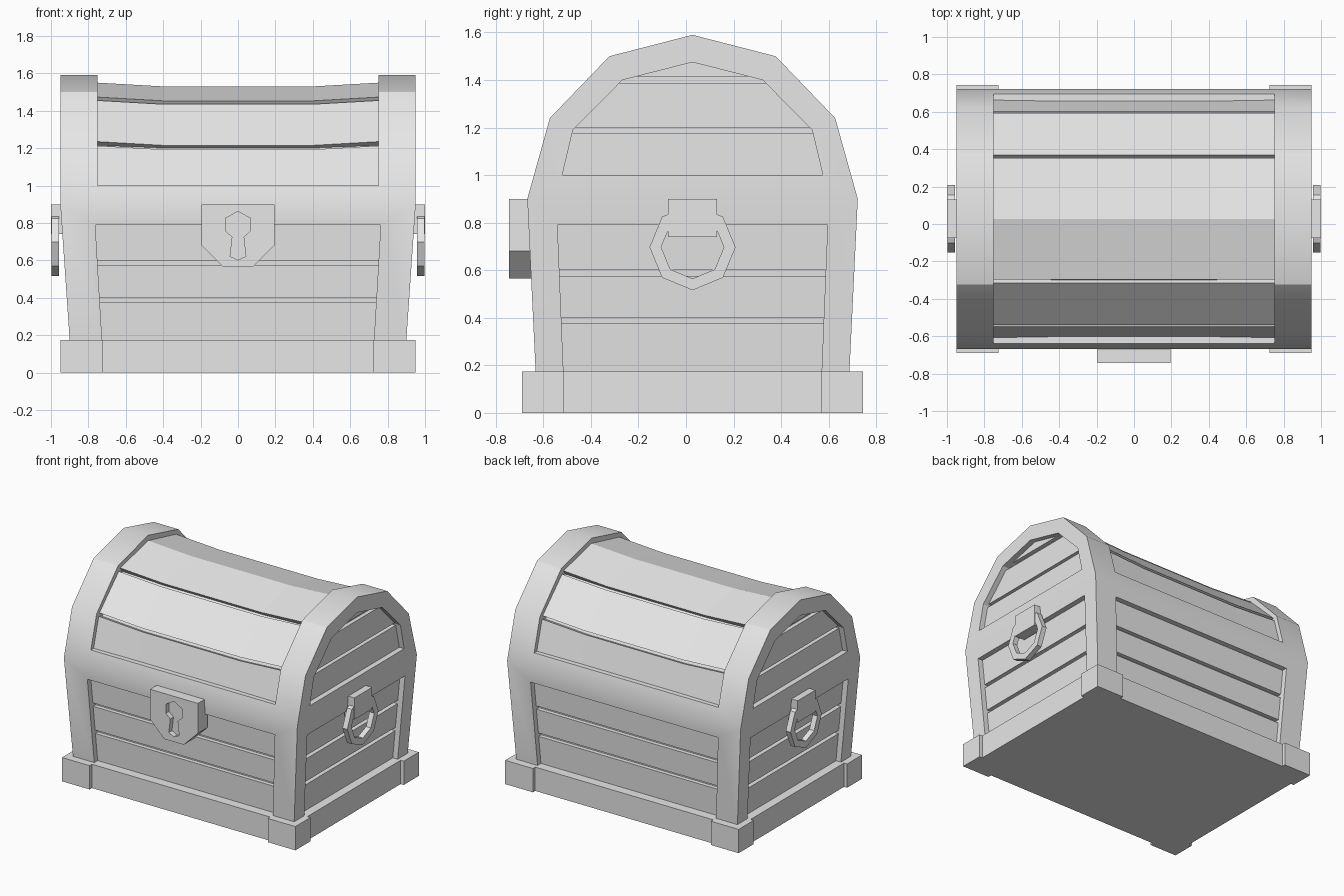
import bpy
import bmesh
import math

YC = 0.0275          # chest centre, shifted back to balance the lock plate
SY, SX = 0.048, 0.069  # lean of the front/back and end walls
SEAM = 0.9           # height where body meets lid

if "Cube" in bpy.data.objects:
    bpy.data.objects.remove(bpy.data.objects["Cube"])

grey = bpy.data.materials.new("plain_grey")
grey.use_nodes = True
grey.diffuse_color = (0.8, 0.8, 0.8, 1)
grey.node_tree.nodes["Principled BSDF"].inputs["Base Color"].default_value = (0.8, 0.8, 0.8, 1)


def finish(name, bm):
    """Turn a bmesh into an object, centred on the chest."""
    bmesh.ops.translate(bm, vec=(0, YC, 0), verts=bm.verts)
    bmesh.ops.recalc_face_normals(bm, faces=bm.faces)
    mesh = bpy.data.meshes.new(name)
    bm.to_mesh(mesh)
    bm.free()
    mesh.materials.append(grey)
    ob = bpy.data.objects.new(name, mesh)
    bpy.context.collection.objects.link(ob)
    return ob


def prism(pts, axis, d0, d1, side=1, slope=0.0):
    """Extrude a (u, z) outline along x or y; slope leans it with the wall."""
    bm = bmesh.new()
    rings = []
    for d in (d0, d1):
        ring = []
        for u, z in pts:
            depth = side * (d + slope * (z - SEAM))
            ring.append(bm.verts.new((depth, u, z) if axis == "x" else (u, depth, z)))
        rings.append(ring)
    for ring in rings:
        bm.faces.new(ring)
    n = len(pts)
    for i in range(n):
        j = (i + 1) % n
        bm.faces.new((rings[0][i], rings[0][j], rings[1][j], rings[1][i]))
    return bm


def slab(name, *args, **kw):
    return finish(name, prism(*args, **kw))


def mirrored(half):
    """Close a half outline (right side, bottom to top) around u = 0."""
    return half + [(-u, z) for u, z in reversed(half) if u > 0]


def rect(w, z0, z1):
    return [(-w, z0), (w, z0), (w, z1), (-w, z1)]


def carve(ob, cutter):
    mod = ob.modifiers.new("carve", "BOOLEAN")
    mod.operation = "DIFFERENCE"
    mod.solver = "EXACT"
    mod.object = cutter
    with bpy.context.temp_override(object=ob, active_object=ob, selected_objects=[ob]):
        bpy.ops.object.modifier_apply(modifier=mod.name)
    bpy.data.objects.remove(cutter)


def smooth(ob):
    bpy.ops.object.select_all(action="DESELECT")
    ob.select_set(True)
    bpy.context.view_layer.objects.active = ob
    bpy.ops.object.shade_smooth_by_angle(angle=math.radians(30))


# Frame: arched solid whose lower part tapers inwards
arch = mirrored([(0.66, 0.175), (0.695, SEAM), (0.60, 1.24), (0.35, 1.5), (0, 1.59)])
bm = prism(arch, "x", -0.95, 0.95)
for s in (-1, 1):
    pair = [v for v in bm.verts if v.co.x * s > 0 and abs(v.co.z - SEAM) < 0.001]
    bmesh.ops.connect_verts(bm, verts=pair)
for v in bm.verts:
    if v.co.z < 0.2:
        v.co.x *= 0.9 / 0.95
frame = finish("chest_frame", bm)

# Lid recess between the two end bands
lid = [(0.635, 1.0), (0.575, 1.213), (0.567, 1.235), (0.342, 1.455), (0.325, 1.473), (0, 1.55)]


def shrink(pts, k):
    return [(u * k, 1 + (z - 1) * k) for u, z in pts]


floor = mirrored(shrink([lid[0], lid[1], lid[4], lid[5]], 0.93))
carve(frame, slab("lid_cutter", [(-0.9, 1.0), (-0.9, 1.8), (0.9, 1.8), (0.9, 1.0)] + floor,
                  "x", -0.75, 0.75))


# Lid planks, dipping towards the middle of the chest
def lid_plank(name, outer):
    bm = prism(outer + shrink(outer, 0.9)[::-1], "x", -0.75, 0.75)
    for x in (-0.4, 0.4):
        bmesh.ops.bisect_plane(bm, geom=bm.verts[:] + bm.edges[:] + bm.faces[:],
                               plane_co=(x, 0, 0), plane_no=(1, 0, 0))
    for v in bm.verts:
        if abs(v.co.x) < 0.5:
            v.co.z -= 0.02
    finish(name, bm)


for s, label in ((-1, "front"), (1, "back")):
    lid_plank(label + "_lid_plank_low", [(s * u, z) for u, z in lid[0:2]])
    lid_plank(label + "_lid_plank_high", [(s * u, z) for u, z in lid[2:4]])
lid_plank("top_lid_plank", [lid[4], lid[5], (-lid[4][0], lid[4][1])])


# Recessed planked panels
def panel(name, rows, bottom, top, axis, side, wall, slope):
    """Carve a panel into the frame and fill it with horizontal planks.
    bottom and top are (half width, height) of the carved outline."""
    def half(z):
        t = (z - bottom[1]) / (top[1] - bottom[1])
        return bottom[0] + t * (top[0] - bottom[0])
    outline = mirrored([(half(bottom[1] - 0.05), bottom[1] - 0.05), top])
    carve(frame, slab("panel_cutter", outline, axis, wall - 0.07, wall + 0.1, side, slope))
    for i, (z0, z1) in enumerate(rows):
        slab(f"{name}_plank_{i + 1}", mirrored([(half(z0), z0), (half(z1), z1)]),
             axis, wall - 0.08, wall - 0.04, side, slope)


rows = [(0.17, 0.375), (0.4, 0.575), (0.6, 0.79)]
for s, fb, lr in ((-1, "front", "right"), (1, "back", "left")):
    panel(fb, rows, (0.727, 0.175), (0.763, 0.79), "y", s, 0.695, SY)
    panel(lr, rows, (0.543, 0.175), (0.568, 0.79), "x", s, 0.95, SX)

    # Arched end panel of the lid
    gable = [(0.548, 1.0), (0.503, 1.19), (0.295, 1.4), (0, 1.475)]
    carve(frame, slab("gable_cutter", mirrored(gable), "x", 0.88, 1.1, s))
    gable_rows = [[gable[0], (0.506, 1.178)], [(0.493, 1.2), (0.31, 1.385)],
                  [(0.236, 1.415), gable[3]]]
    for i, row in enumerate(gable_rows):
        slab(f"{lr}_gable_plank_{i + 1}", mirrored(row), "x", 0.87, 0.91, s)
smooth(frame)

# Base plinth with thicker corner blocks
slab("base_plinth", rect(0.69, 0, 0.175), "x", -0.925, 0.925)
for sx, lr in ((-1, "right"), (1, "left")):
    for sy, fb in ((-1, "front"), (1, "back")):
        block = [(sy * 0.543, 0), (sy * 0.717, 0), (sy * 0.717, 0.175), (sy * 0.543, 0.175)]
        slab(f"{fb}_{lr}_base_block", block, "x", 0.725, 0.95, sx)

# Lock plate with keyhole
lock = slab("lock_plate", mirrored([(0.08, 0.565), (0.195, 0.68), (0.195, 0.9)]),
            "y", 0.66, 0.772, -1)
keyhole = mirrored([(0, 0.602), (0.042, 0.622), (0.03, 0.725), (0.066, 0.757),
                    (0.066, 0.825), (0, 0.862)])
carve(lock, slab("keyhole_cutter", keyhole, "y", 0.735, 0.9, -1))


# End handles: bracket and octagonal ring
def octagon(r):
    return [(r * math.cos(i * math.pi / 4), 0.697 + r * math.sin(i * math.pi / 4))
            for i in range(8)]


for s, lr in ((-1, "right"), (1, "left")):
    slab(lr + "_handle_bracket", rect(0.103, 0.74, 0.9), "x", 0.92, 1.0, s)
    ring = slab(lr + "_handle_ring", octagon(0.181), "x", 0.958, 0.997, s)
    carve(ring, slab("ring_cutter", octagon(0.132), "x", 0.9, 1.1, s))
